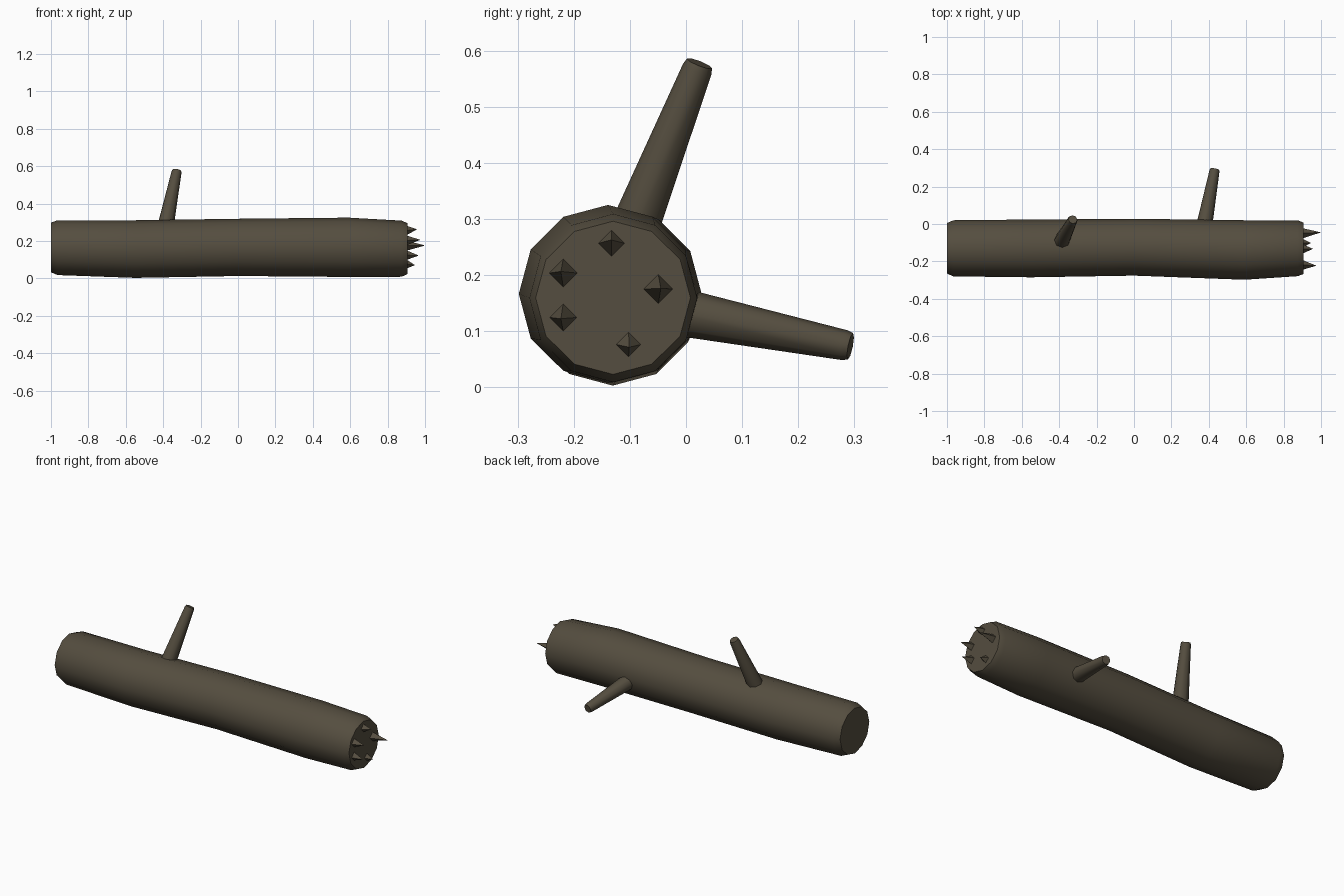
import bpy, bmesh, math
from mathutils import Vector

if "Cube" in bpy.data.objects:
    bpy.data.objects.remove(bpy.data.objects["Cube"])

bark = bpy.data.materials.new("dark bark brown")
bark.diffuse_color = (0.09, 0.075, 0.05, 1)
bark.use_nodes = True
bark.node_tree.nodes["Principled BSDF"].inputs["Base Color"].default_value = bark.diffuse_color


def finish(name, bm, angle):
    bmesh.ops.recalc_face_normals(bm, faces=bm.faces)
    me = bpy.data.meshes.new(name)
    bm.to_mesh(me)
    bm.free()
    ob = bpy.data.objects.new(name, me)
    bpy.context.collection.objects.link(ob)
    me.materials.append(bark)
    bpy.ops.object.select_all(action='DESELECT')
    ob.select_set(True)
    bpy.context.view_layer.objects.active = ob
    bpy.ops.object.shade_smooth_by_angle(angle=math.radians(angle))
    return ob


def tube(name, rings, sides, angle=40):
    """Rings are (centre, u axis, v axis); both ends capped."""
    bm = bmesh.new()
    loops = []
    for c, u, v in rings:
        loops.append([bm.verts.new(c + u * math.cos(2 * math.pi * i / sides)
                                   + v * math.sin(2 * math.pi * i / sides))
                      for i in range(sides)])
    for a, b in zip(loops, loops[1:]):
        for i in range(sides):
            j = (i + 1) % sides
            bm.faces.new((a[i], a[j], b[j], b[i]))
    bm.faces.new(loops[0])
    bm.faces.new(loops[-1])
    return finish(name, bm, angle)


def branch(name, base, tip, profile):
    base, tip = Vector(base), Vector(tip)
    d = (tip - base).normalized()
    u = d.cross(Vector((1, 0, 0))).normalized()
    v = d.cross(u)
    tube(name, [(base.lerp(tip, t), u * r, v * r) for t, r in profile], 8, 50)


# Trunk: slightly uneven twelve-sided log (x, y min, y max, z min, z max)
sections = [(-1.0, -0.265, 0.005, 0.033, 0.298),
            (-0.965, -0.28, 0.02, 0.018, 0.311),
            (-0.55, -0.285, 0.024, 0.003, 0.311),
            (0.0, -0.276, 0.028, 0.013, 0.319),
            (0.59, -0.298, 0.02, 0.008, 0.325),
            (0.875, -0.279, 0.02, 0.009, 0.309),
            (0.905, -0.268, 0.008, 0.023, 0.296)]
tube("log_trunk", [(Vector((x, (a + b) / 2, (c + d) / 2)),
                    Vector((0, (b - a) / 2, 0)), Vector((0, 0, (d - c) / 2)))
                   for x, a, b, c, d in sections], 12)

# Two tapered branch stubs
stub = [(0, 0.045), (0.97, 0.027), (1, 0.024)]
branch("upper_branch", (-0.393, -0.105, 0.25), (-0.327, 0.024, 0.577), stub)
branch("rear_branch", (0.368, -0.05, 0.142), (0.432, 0.293, 0.073), stub)

# Splinters on the broken end: base y, base z, tip x
for i, (y, z, tip) in enumerate([(-0.133, 0.255, 0.957), (-0.218, 0.203, 0.975),
                                 (-0.218, 0.125, 0.966), (-0.05, 0.175, 1.0),
                                 (-0.103, 0.078, 0.946)]):
    bm = bmesh.new()
    ring = [bm.verts.new((0.89, y + 0.03 * math.cos(k * math.pi / 2),
                          z + 0.03 * math.sin(k * math.pi / 2))) for k in range(4)]
    # tips lean slightly away from the centre of the log
    top = bm.verts.new((tip, y + (y + 0.135) * 0.06, z + (z - 0.16) * 0.08))
    bm.faces.new(ring)
    for k in range(4):
        bm.faces.new((ring[k], ring[(k + 1) % 4], top))
    finish("splinter_%d" % (i + 1), bm, 40)
